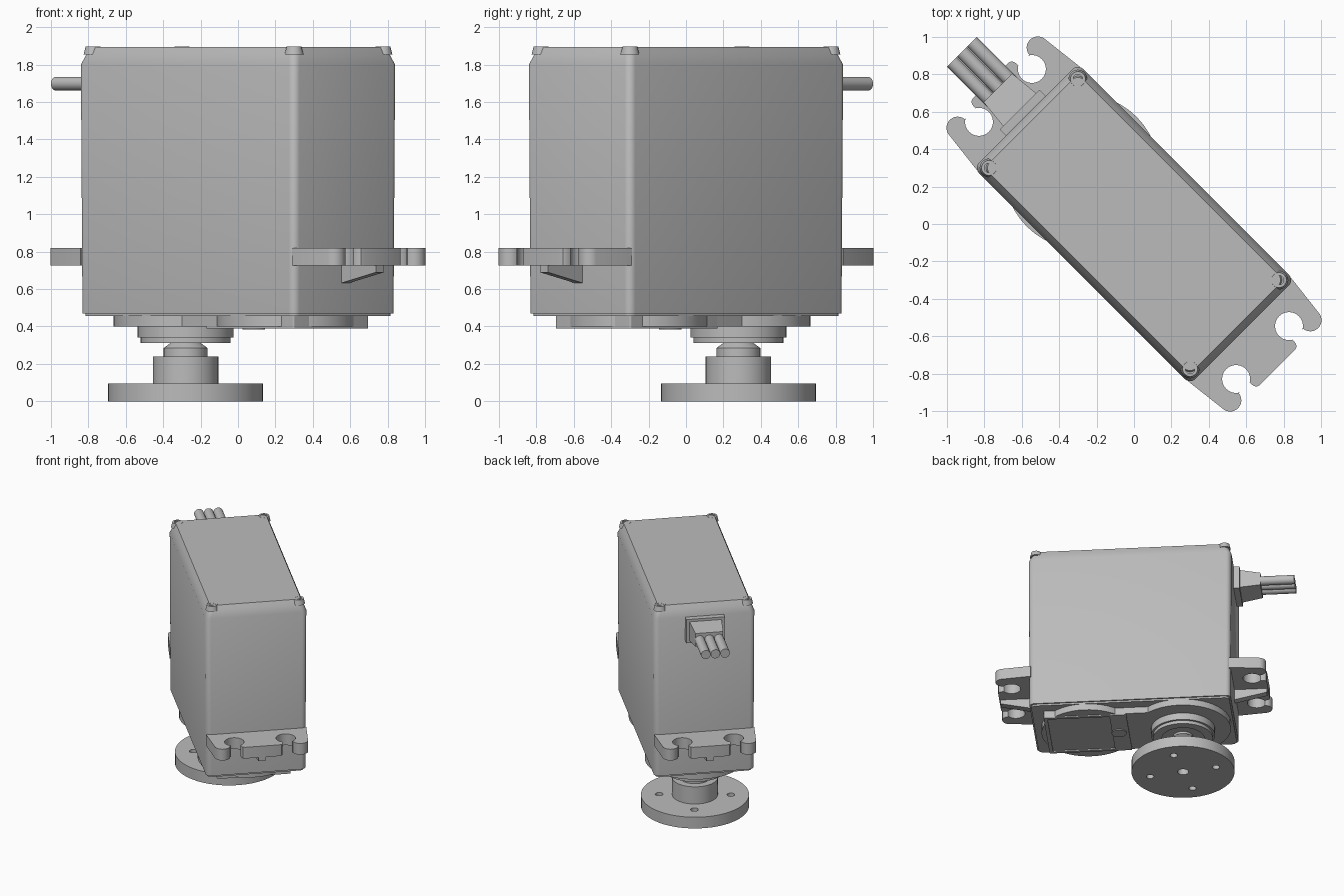
import bpy
import bmesh
from math import cos, sin, pi, radians
from mathutils import Matrix

if "Cube" in bpy.data.objects:
    bpy.data.objects.remove(bpy.data.objects["Cube"], do_unlink=True)

grey = bpy.data.materials.new("plain grey")
grey.use_nodes = True
COLOUR = (0.5, 0.5, 0.5, 1)
grey.diffuse_color = COLOUR
grey.node_tree.nodes["Principled BSDF"].inputs["Base Color"].default_value = COLOUR

parts = []


def arc(cx, cy, r, start, end, steps):
    """Points on an arc, angles in degrees."""
    angles = [radians(start + (end - start) * i / steps) for i in range(steps + 1)]
    return [(cx + r * cos(a), cy + r * sin(a)) for a in angles]


def circle(cx, cy, r, n=48):
    return arc(cx, cy, r, 0, 360, n)[:-1]


def rounded_rect(hx, hy, r, cx=0, cy=0):
    pts = []
    for k, (sx, sy) in enumerate([(1, 1), (-1, 1), (-1, -1), (1, -1)]):
        pts += arc(cx + sx * (hx - r), cy + sy * (hy - r), r, 90 * k, 90 * k + 90, 5)
    return pts


def loft(name, rings):
    """Skin a list of 3D rings and cap both ends."""
    bm = bmesh.new()
    rows = [[bm.verts.new(p) for p in ring] for ring in rings]
    n = len(rows[0])
    for a, b in zip(rows, rows[1:]):
        for i in range(n):
            j = (i + 1) % n
            bm.faces.new((a[i], a[j], b[j], b[i]))
    bm.faces.new(rows[0][::-1])
    bm.faces.new(rows[-1])
    bmesh.ops.recalc_face_normals(bm, faces=bm.faces)
    mesh = bpy.data.meshes.new(name)
    bm.to_mesh(mesh)
    bm.free()
    mesh.materials.append(grey)
    ob = bpy.data.objects.new(name, mesh)
    bpy.context.collection.objects.link(ob)
    parts.append(ob)
    return ob


def at_z(outline, z):
    return [(x, y, z) for x, y in outline]


def prism(name, outline, z0, z1):
    return loft(name, [at_z(outline, z0), at_z(outline, z1)])


def lathe(name, x, y, profile):
    return loft(name, [at_z(circle(x, y, r), z) for r, z in profile])


def along_x(name, sections):
    """Box-like loft along x from (x, half width, bottom, top) sections."""
    return loft(name, [[(x, -w, a), (x, w, a), (x, w, b), (x, -w, b)]
                       for x, w, a, b in sections])


def cut(target, cutter):
    mod = target.modifiers.new("cut", "BOOLEAN")
    mod.operation = "DIFFERENCE"
    mod.solver = "EXACT"
    mod.object = cutter
    bpy.context.view_layer.objects.active = target
    bpy.ops.object.modifier_apply(modifier=mod.name)
    parts.remove(cutter)
    bpy.data.objects.remove(cutter, do_unlink=True)


# Case: lower lip, slightly drafted walls, chamfered lid
levels = [(0.455, 0.80, 0.376), (0.47, 0.80, 0.376), (0.47, 0.812, 0.388),
          (1.80, 0.818, 0.394), (1.86, 0.795, 0.371), (1.895, 0.778, 0.354)]
loft("case", [at_z(rounded_rect(hx, hy, 0.04), z) for z, hx, hy in levels])

# Screw heads in the lid corners
for sx in (1, -1):
    for sy in (1, -1):
        lathe("lid_screw", sx * 0.76, sy * 0.336,
              [(0.05, 1.855), (0.04, 1.896), (0.025, 1.896), (0.025, 1.885)])

# Slotted mounting ears with a tapered rib underneath
half = ([(1.085, 0.13), (1.08, 0.15), (1.065, 0.16)]
        + arc(0.972, 0.2, 0.075, -30, -330, 20)
        + arc(1.03, 0.303, 0.06, -83, 78, 12) + [(0.8, 0.39)])
ear = half + [(x, -y) for x, y in reversed(half)]
for side, s in (("front", 1), ("rear", -1)):
    prism(side + "_mounting_ear", [(s * x, y) for x, y in ear], 0.725, 0.82)
    along_x(side + "_ear_rib", [(s * 0.8, 0.03, 0.63, 0.73),
                                (s * 1.075, 0.03, 0.69, 0.73)])

# Gear housing beneath the case
SHAFT = -0.396
lathe("shaft_housing", SHAFT, 0, [(0.385, 0.46), (0.385, 0.40)])
lathe("gear_housing", 0.37, 0, [(0.375, 0.46), (0.375, 0.40)])
prism("housing_plate", rounded_rect(0.55, 0.285, 0.01, 0.15), 0.40, 0.46)
cover = prism("gear_cover", rounded_rect(0.333, 0.285, 0.01, 0.372), 0.39, 0.46)
cut(cover, prism("cutter", rounded_rect(0.25, 0.26, 0.01, 0.425), 0.37, 0.40))
lathe("cover_pin", 0.12, 0, [(0.06, 0.40), (0.06, 0.383)])

# Output shaft: bearing collar, shaft and hub
lathe("output_shaft", SHAFT, 0,
      [(0.257, 0.41), (0.257, 0.34), (0.24, 0.34), (0.24, 0.312), (0.17, 0.312),
       (0.17, 0.33), (0.08, 0.33), (0.08, 0.312), (0.117, 0.285), (0.117, 0.24),
       (0.175, 0.24), (0.175, 0.094)])

# Round horn with a centre hole and four screw holes
horn = lathe("horn_disc", SHAFT, 0, [(0.415, 0), (0.415, 0.095)])
cut(horn, prism("cutter", circle(SHAFT, 0, 0.045, 24), -0.1, 0.08))
for k in range(4):
    a = k * pi / 2 - radians(11)
    cut(horn, prism("cutter", circle(SHAFT + 0.275 * cos(a), 0.275 * sin(a), 0.03, 20),
                    -0.1, 0.2))

# Cable strain relief and three wires
along_x("cable_flange", [(-0.81, 0.15, 1.60, 1.80), (-0.865, 0.15, 1.60, 1.80)])
along_x("cable_boot", [(-0.86, 0.125, 1.62, 1.78), (-1.03, 0.108, 1.645, 1.755)])
for k in (-1, 0, 1):
    ring = circle(k * 0.075, 1.698, 0.037, 24)
    loft("wire", [[(x, y, z) for y, z in ring] for x in (-1.0, -1.302)])

# Turn the whole assembly onto its diagonal and shade it
turn = Matrix.Rotation(-pi / 4, 4, "Z")
bpy.ops.object.select_all(action="DESELECT")
for ob in parts:
    ob.data.transform(turn)
    ob.select_set(True)
bpy.context.view_layer.objects.active = parts[0]
bpy.ops.object.shade_smooth_by_angle(angle=radians(30))
